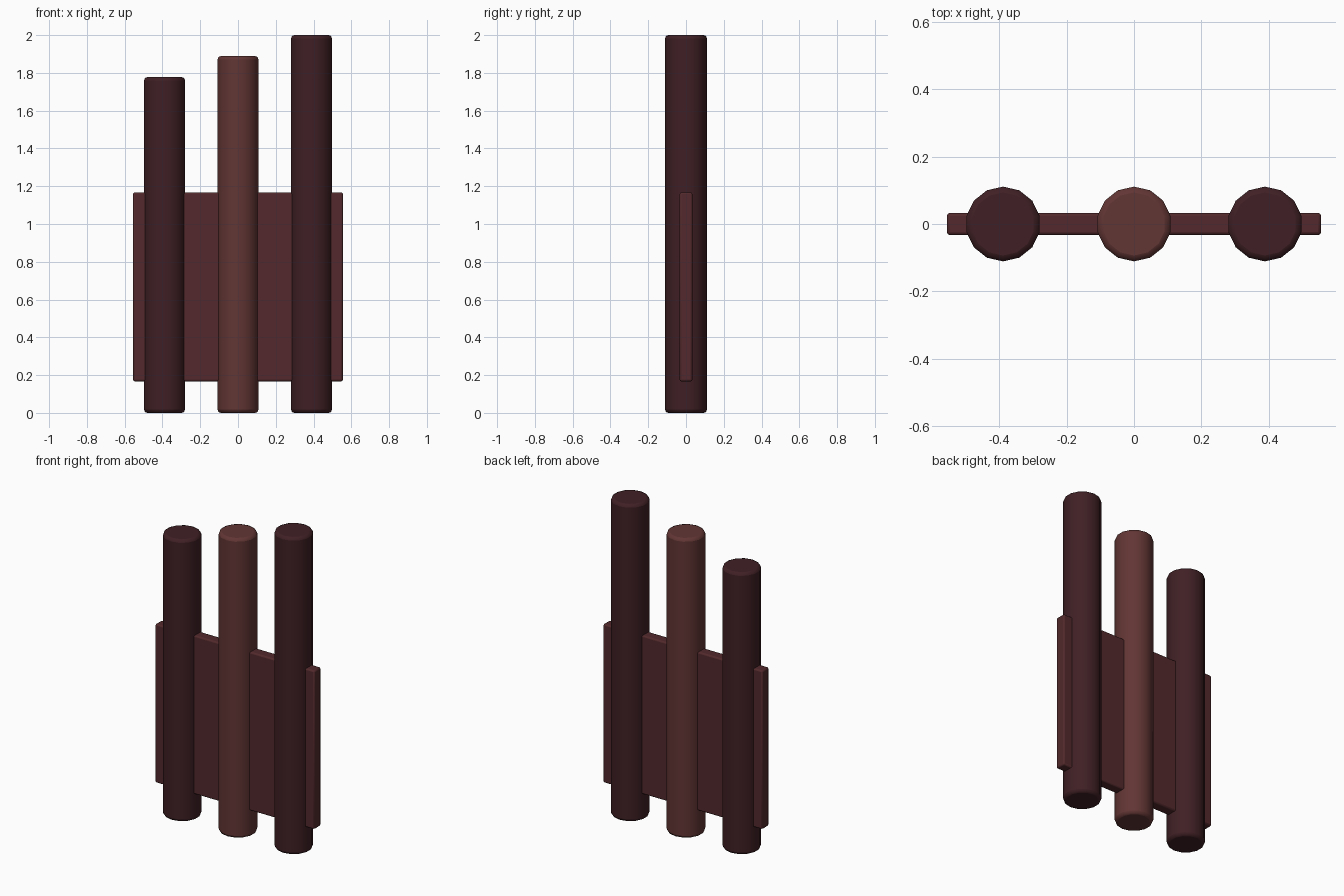
import bpy, math

if "Cube" in bpy.data.objects:
    bpy.data.objects.remove(bpy.data.objects["Cube"])

def material(name, rgb):
    m = bpy.data.materials.new(name)
    m.diffuse_color = (*rgb, 1)
    m.use_nodes = True
    m.node_tree.nodes["Principled BSDF"].inputs["Base Color"].default_value = m.diffuse_color
    return m

dark = material("dark_maroon", (0.05, 0.014, 0.018, 1)[:3])
light = material("light_maroon", (0.12, 0.036, 0.034))
mid = material("panel_maroon", (0.085, 0.022, 0.025))

def finish(ob, name, mat, width, segments):
    ob.name = name
    ob.data.materials.append(mat)
    bpy.ops.object.transform_apply(location=False, rotation=False, scale=True)
    b = ob.modifiers.new("edge_bevel", 'BEVEL')
    b.width = width
    b.segments = segments
    b.limit_method = 'ANGLE'
    b.angle_limit = math.radians(40)
    bpy.ops.object.shade_smooth_by_angle(angle=math.radians(35))

# Three round posts rising in height from left to right
for name, x, height, mat in (("left_post", -0.389, 1.778, dark),
                             ("middle_post", 0, 1.889, light),
                             ("right_post", 0.389, 2.0, dark)):
    bpy.ops.mesh.primitive_cylinder_add(vertices=14, radius=0.111, depth=height,
                                        location=(x, 0, height / 2))
    finish(bpy.context.object, name, mat, 0.017, 2)

# Flat panel running through the posts
bpy.ops.mesh.primitive_cube_add(size=1, location=(0, 0, 0.667))
panel = bpy.context.object
panel.scale = (1.111, 0.0667, 1.0)
finish(panel, "back_panel", mid, 0.009, 2)
